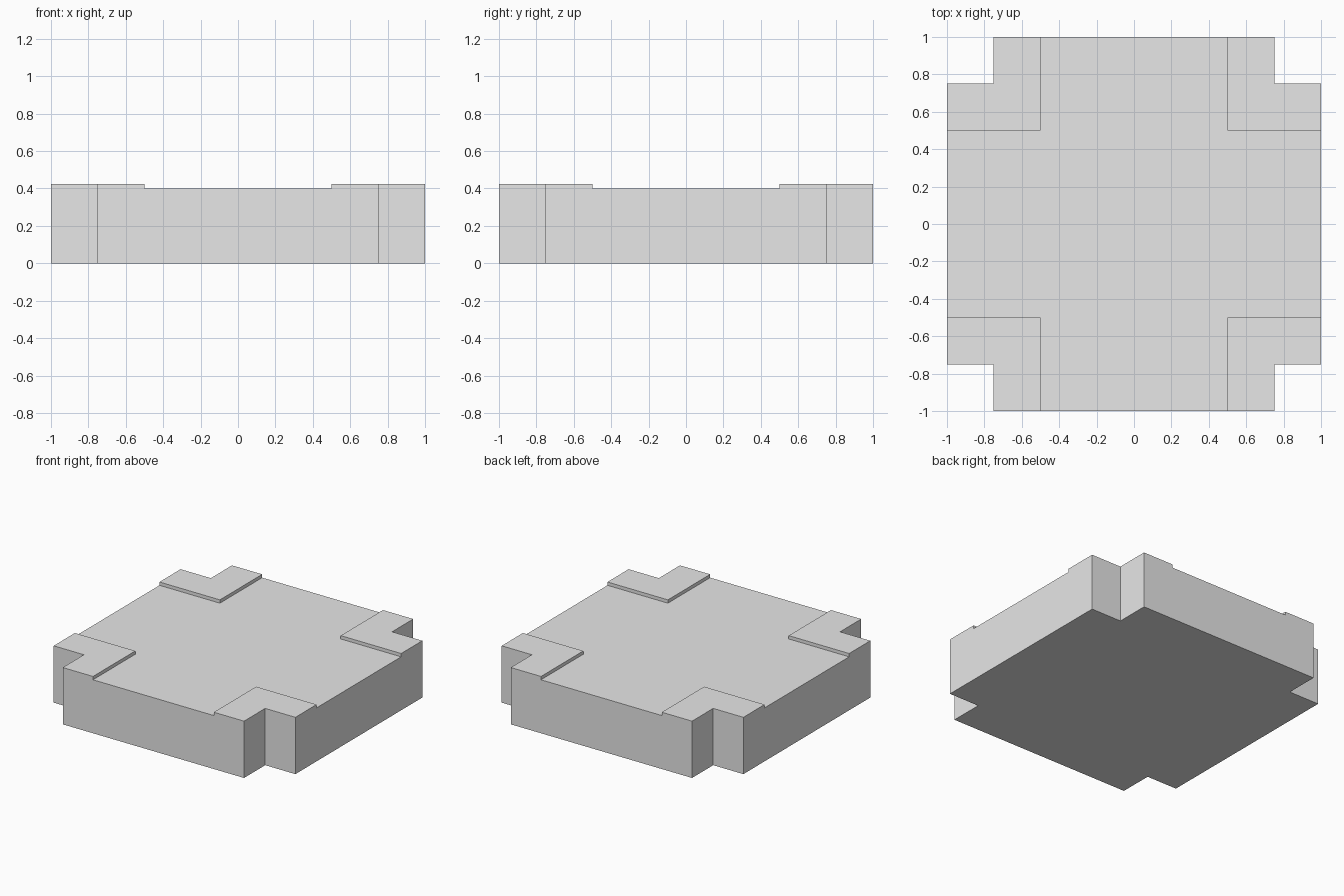
import bpy
import bmesh
from mathutils import Vector

cube = bpy.data.objects.get("Cube")
if cube:
    bpy.data.objects.remove(cube, do_unlink=True)

NOTCH, PAD, EDGE = 0.75, 0.5, 1.0
SLAB_TOP, PAD_TOP = 0.4, 0.425

grey = bpy.data.materials.new("light grey")
grey.use_nodes = True
colour = (0.8, 0.8, 0.8, 1)
grey.diffuse_color = colour
grey.node_tree.nodes["Principled BSDF"].inputs["Base Color"].default_value = colour


def raise_faces(bm, faces, height):
    """Extrude a region straight up and return its new top faces."""
    geom = bmesh.ops.extrude_face_region(bm, geom=faces)["geom"]
    verts = [g for g in geom if isinstance(g, bmesh.types.BMVert)]
    bmesh.ops.translate(bm, verts=verts, vec=Vector((0, 0, height)))
    return [g for g in geom if isinstance(g, bmesh.types.BMFace)]


# Footprint: square grid with the outer corner cells left out
bm = bmesh.new()
lines = [-EDGE, -NOTCH, -PAD, PAD, NOTCH, EDGE]
grid = [[bm.verts.new((x, y, 0)) for y in lines] for x in lines]
last = len(lines) - 2
for i in range(last + 1):
    for j in range(last + 1):
        if not (i in (0, last) and j in (0, last)):
            bm.faces.new((grid[i][j], grid[i + 1][j],
                          grid[i + 1][j + 1], grid[i][j + 1]))
bmesh.ops.delete(bm, geom=[v for v in bm.verts if not v.link_faces], context='VERTS')

# Slab, then the four raised L-shaped corner pads
top = raise_faces(bm, bm.faces[:], SLAB_TOP)
pads = [f for f in top if min(abs(c) for c in f.calc_center_median().xy) > PAD]
raise_faces(bm, pads, PAD_TOP - SLAB_TOP)

# Merge coplanar faces into clean flat sides
bmesh.ops.recalc_face_normals(bm, faces=bm.faces[:])
bmesh.ops.dissolve_limit(bm, angle_limit=0.01, verts=bm.verts[:], edges=bm.edges[:])

mesh = bpy.data.meshes.new("notched_slab")
bm.to_mesh(mesh)
bm.free()
mesh.materials.append(grey)
slab = bpy.data.objects.new("notched_slab", mesh)
bpy.context.collection.objects.link(slab)
